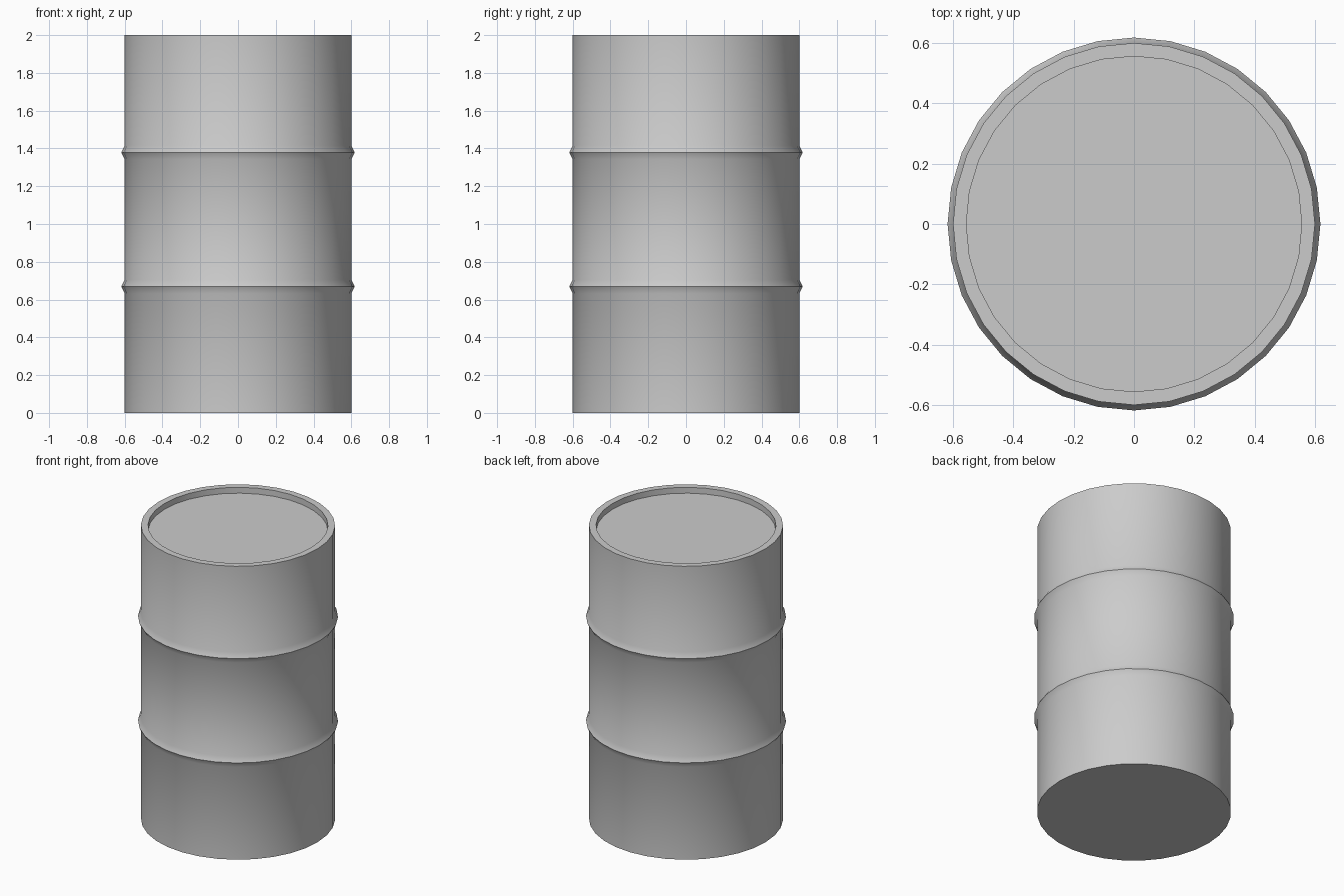
import bpy, bmesh, math

if "Cube" in bpy.data.objects:
    bpy.data.objects.remove(bpy.data.objects["Cube"])

SIDES = 32
RADIUS = 0.6

# Half profile (radius, height): wall with two pressed ridges, rim and sunken lid
profile = [(RADIUS, 0.0)]
for z in (0.668, 1.379):
    profile += [(RADIUS, z - 0.036), (0.618, z), (RADIUS, z + 0.036)]
profile += [(RADIUS, 2.0), (0.556, 2.0), (0.556, 1.96)]

# Sweep the profile around z
bm = bmesh.new()
rings = []
for r, z in profile:
    rings.append([bm.verts.new((r * math.cos(2 * math.pi * i / SIDES),
                                r * math.sin(2 * math.pi * i / SIDES), z))
                  for i in range(SIDES)])
for a, b in zip(rings, rings[1:]):
    for i in range(SIDES):
        j = (i + 1) % SIDES
        bm.faces.new((a[i], a[j], b[j], b[i]))

# Flat base and recessed lid
bm.faces.new(rings[0][::-1])
bm.faces.new(rings[-1])
bmesh.ops.recalc_face_normals(bm, faces=bm.faces)

mesh = bpy.data.meshes.new("drum_body")
bm.to_mesh(mesh)
bm.free()
drum = bpy.data.objects.new("drum_body", mesh)
bpy.context.collection.objects.link(drum)

# Smooth wall, crisp ridges and rim
bpy.context.view_layer.objects.active = drum
drum.select_set(True)
bpy.ops.object.shade_smooth_by_angle(angle=math.radians(40))
